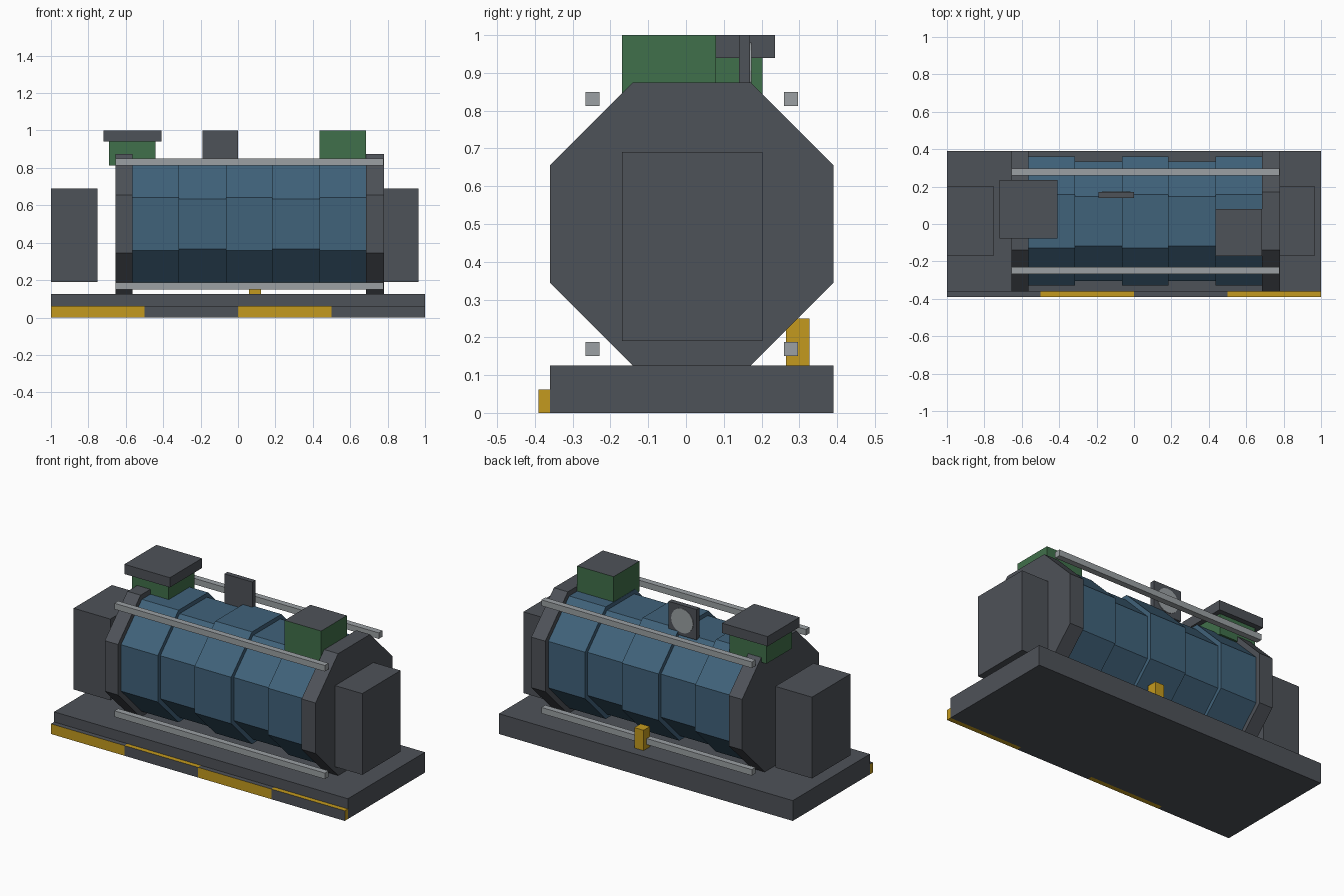
import bpy, bmesh, math

if "Cube" in bpy.data.objects:
    bpy.data.objects.remove(bpy.data.objects["Cube"])


def material(name, rgb):
    m = bpy.data.materials.new(name)
    m.use_nodes = True
    m.diffuse_color = (*rgb, 1)
    m.node_tree.nodes["Principled BSDF"].inputs["Base Color"].default_value = (*rgb, 1)
    return m


GREY = material("dark grey", (0.076, 0.084, 0.098))
BLUE = material("steel blue", (0.051, 0.122, 0.195))
GREEN = material("green", (0.051, 0.162, 0.069))
GOLD = material("safety yellow", (0.552, 0.323, 0.013))
LIGHT = material("light grey", (0.328, 0.352, 0.366))

CY, CZ = 0.015, 0.5  # axis of the tank


def finish(name, bm, mats, rule=None):
    """Turn a bmesh into an object; rule(normal) picks the material index."""
    bmesh.ops.recalc_face_normals(bm, faces=bm.faces[:])
    bm.normal_update()
    if rule:
        for f in bm.faces:
            f.material_index = rule(f.normal)
    me = bpy.data.meshes.new(name)
    bm.to_mesh(me)
    bm.free()
    for m in mats:
        me.materials.append(m)
    ob = bpy.data.objects.new(name, me)
    bpy.context.collection.objects.link(ob)
    return ob


def box(name, xs, ys, zs, mats, rule=None):
    bm = bmesh.new()
    bmesh.ops.create_cube(bm, size=1)
    for v in bm.verts:
        for i, (a, b) in enumerate((xs, ys, zs)):
            v.co[i] = b if v.co[i] > 0 else a
    return finish(name, bm, mats, rule)


def prism(name, x0, x1, apothem, mat):
    """Regular octagonal prism along x with flat top and sides."""
    bm = bmesh.new()
    r = apothem / math.cos(math.pi / 8)
    angles = [math.pi / 8 + i * math.pi / 4 for i in range(8)]
    ring = [bm.verts.new((x0, CY + r * math.cos(a), CZ + r * math.sin(a))) for a in angles]
    face = bm.faces.new(ring)
    ext = bmesh.ops.extrude_face_region(bm, geom=[face])
    # the extrusion keeps the starting cap, so the prism is closed
    new = [g for g in ext["geom"] if isinstance(g, bmesh.types.BMVert)]
    for v in new:
        v.co.x = x1
    if not any(all(abs(v.co.x - x0) < 1e-6 for v in f.verts) for f in bm.faces):
        bm.faces.new([v for v in ring if v.is_valid])
    return finish(name, bm, [mat])


# Base slab
box("base", (-1, 1), (-0.36, 0.39), (0, 0.125), [GREY])

# Hazard strip: colours alternate on the front and, in opposite order, above and below
for i in range(4):
    x = -1 + 0.5 * i

    def checker(n, i=i):
        front = abs(n.z) < 0.5
        if abs(n.x) > 0.5:
            return 0
        return i % 2 if front else 1 - i % 2

    box(f"hazard_block_{i + 1}", (x, x + 0.5), (-0.39, -0.36), (0, 0.0625),
        [GOLD, GREY], checker)

# Tank of five alternating segments between two flanges
for i in range(5):
    x = -0.565 + 0.25 * i
    prism(f"tank_segment_{i + 1}", x, x + 0.25, 0.32 if i % 2 else 0.345, BLUE)
prism("flange_right", -0.655, -0.565, 0.375, GREY)
prism("flange_left", 0.685, 0.78, 0.375, GREY)

# End housings
box("end_housing_right", (-1, -0.75), (-0.17, 0.203), (0.19, 0.69), [GREY])
box("end_housing_left", (0.78, 0.965), (-0.17, 0.203), (0.19, 0.69), [GREY])

# Four long rails
for sy, front in ((-1, "front"), (1, "back")):
    for sz, level in ((-1, "lower"), (1, "upper")):
        y, z, h = CY + sy * 0.2625, CZ + sz * 0.331, 0.0185
        box(f"rail_{front}_{level}", (-0.655, 0.777), (y - h, y + h), (z - h, z + h), [LIGHT])

# Capped vent and grey-topped hatch
box("vent", (-0.69, -0.44), (-0.045, 0.203), (0.8125, 0.94), [GREEN])
box("vent_cap", (-0.72, -0.41), (-0.077, 0.235), (0.94, 1), [GREY])
box("hatch", (0.437, 0.685), (-0.17, 0.08), (0.8125, 1), [GREEN, GREY],
    lambda n: 1 if n.z > 0.5 else 0)

# Gauge plate with a round dial on its back
box("gauge_plate", (-0.19, 0), (0.14, 0.17), (0.8125, 1), [GREY])
bm = bmesh.new()
bmesh.ops.create_cone(bm, cap_ends=True, segments=16, radius1=0.075, radius2=0.075, depth=0.004)
for v in bm.verts:
    x, y, z = v.co
    v.co = (-0.095 + x, 0.172 + z, 0.906 + y)
finish("gauge_dial", bm, [LIGHT])

# Valve block behind the tank
box("valve_block", (0.06, 0.123), (0.265, 0.327), (0.125, 0.25), [GOLD])
